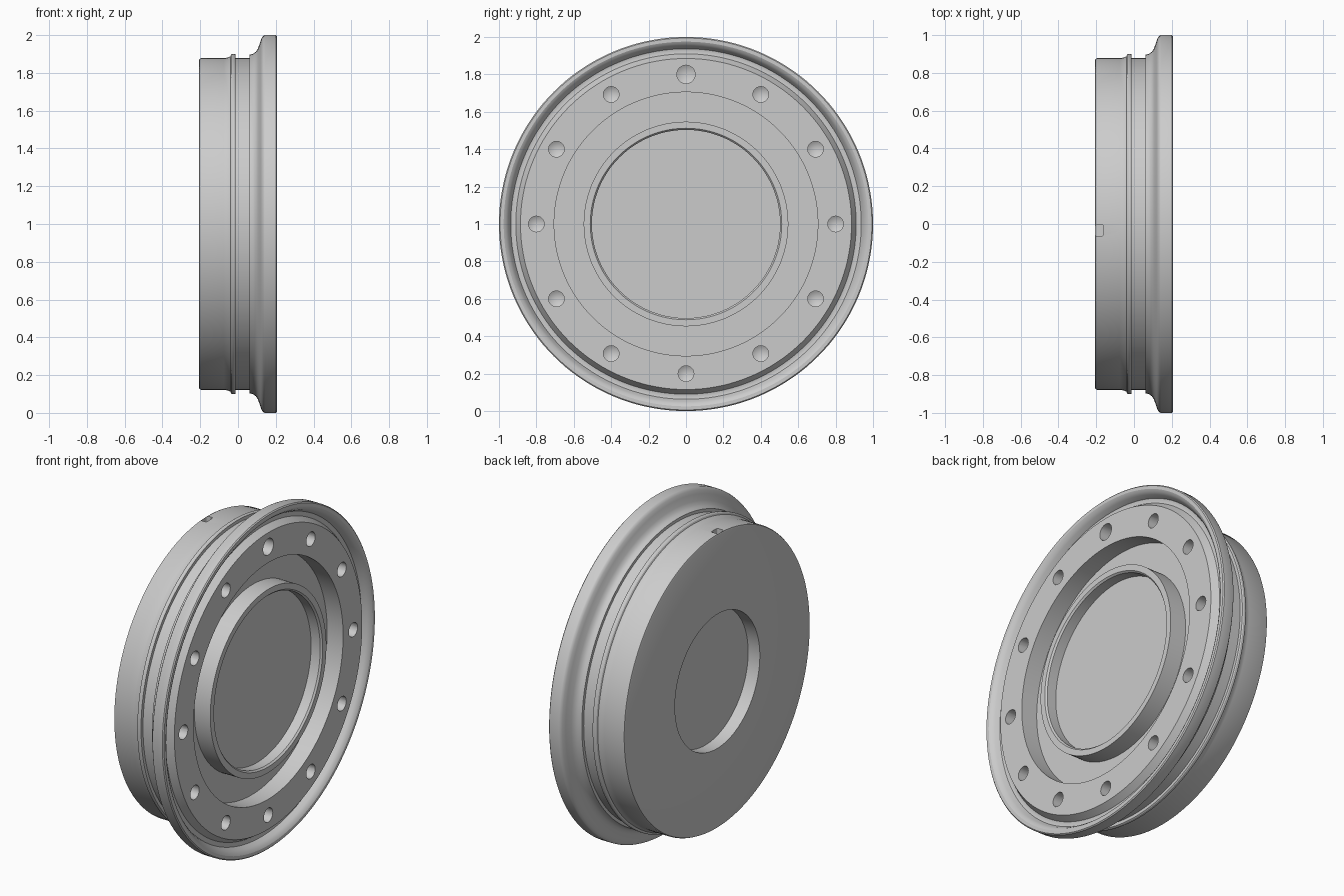
import bpy
import bmesh
from math import cos, sin, pi, radians
from mathutils import Matrix, Vector

default = bpy.data.objects.get("Cube")
if default:
    bpy.data.objects.remove(default, do_unlink=True)

CENTRE = Vector((0, 0, 1))
FACE = 0.2      # flange and hub face
BACK = -0.207   # rear face

grey = bpy.data.materials.new("plain grey")
grey.use_nodes = True
colour = (0.6, 0.6, 0.6, 1)
grey.diffuse_color = colour
grey.node_tree.nodes["Principled BSDF"].inputs["Base Color"].default_value = colour


def revolve(bm, profile, steps, axis_point):
    """Turn (along, radius) points about a line parallel to x."""
    verts = [bm.verts.new(axis_point + Vector((x, 0, r))) for x, r in profile]
    edges = [bm.edges.new(pair) for pair in zip(verts, verts[1:])]
    bmesh.ops.spin(bm, geom=verts + edges, cent=axis_point, axis=(1, 0, 0),
                   angle=2 * pi, steps=steps, use_duplicate=False)
    bmesh.ops.remove_doubles(bm, verts=bm.verts, dist=0.0003)


def finish(bm, name):
    bmesh.ops.recalc_face_normals(bm, faces=bm.faces)
    mesh = bpy.data.meshes.new(name)
    bm.to_mesh(mesh)
    bm.free()
    mesh.materials.append(grey)
    obj = bpy.data.objects.new(name, mesh)
    bpy.context.collection.objects.link(obj)
    return obj


# Wheel body: rear recess, drum, bead, flared rim, front groove, channel, hub
rear = [(-0.13, 0), (-0.13, 0.4), (BACK, 0.4), (BACK, 0.866),
        (BACK + 0.003, 0.874), (BACK + 0.011, 0.878)]
bead = [(-0.075, 0.878), (-0.055, 0.881), (-0.04, 0.888), (-0.036, 0.897),
        (-0.03, 0.901), (-0.018, 0.901), (-0.012, 0.897), (-0.012, 0.878)]
flare = [(0.06, 0.878), (0.06, 0.896), (0.08, 0.901), (0.095, 0.912),
         (0.106, 0.93), (0.118, 0.965), (0.126, 0.986), (0.135, 0.997)]
rim = [(0.142, 1), (0.201, 1), (0.207, 0.994), (0.207, 0.975),
       (0.2, 0.962), (0.185, 0.95), (0.16, 0.937), (0.157, 0.925),
       (0.16, 0.91), (FACE, 0.885)]
hub = [(FACE, 0.705), (0.095, 0.705), (0.095, 0.547), (FACE, 0.547),
       (FACE, 0.512), (0.19, 0.503), (0.13, 0.503), (0.13, 0)]

bm = bmesh.new()
revolve(bm, rear + bead + flare + rim + hub, 144, CENTRE)
wheel = finish(bm, "wheel_body")

# Cutter: ring of blind drilled holes, the top one larger
bm = bmesh.new()
for i in range(12):
    a = radians(30 * i)
    r = 0.049 if i == 0 else 0.042
    spot = CENTRE + Vector((0, 0.8 * sin(a), 0.8 * cos(a)))
    drill = [(0.3, 0), (0.3, r), (0.11, r), (0.085, 0)]
    revolve(bm, drill, 24, spot)

# Cutter: small rounded pocket on top of the drum
pocket = bmesh.ops.create_cube(
    bm, size=1, matrix=Matrix.Translation((-0.183, -0.034, 1.87))
    @ Matrix.Diagonal((0.042, 0.062, 0.1, 1)))
upright = {e for v in pocket["verts"] for e in v.link_edges
           if abs(e.verts[0].co.z - e.verts[1].co.z) > 0.05}
bmesh.ops.bevel(bm, geom=list(upright), offset=0.01, segments=3,
                profile=0.5, affect='EDGES')
cutter = finish(bm, "hole_cutter")
cutter.hide_render = True

# Drill the body, then discard the cutter
cut = wheel.modifiers.new("holes", 'BOOLEAN')
cut.operation = 'DIFFERENCE'
cut.solver = 'EXACT'
cut.object = cutter
for o in bpy.context.selected_objects:
    o.select_set(False)
bpy.context.view_layer.objects.active = wheel
wheel.select_set(True)
bpy.ops.object.modifier_apply(modifier=cut.name)
bpy.data.objects.remove(cutter, do_unlink=True)
bpy.ops.object.shade_smooth_by_angle(angle=radians(28))
